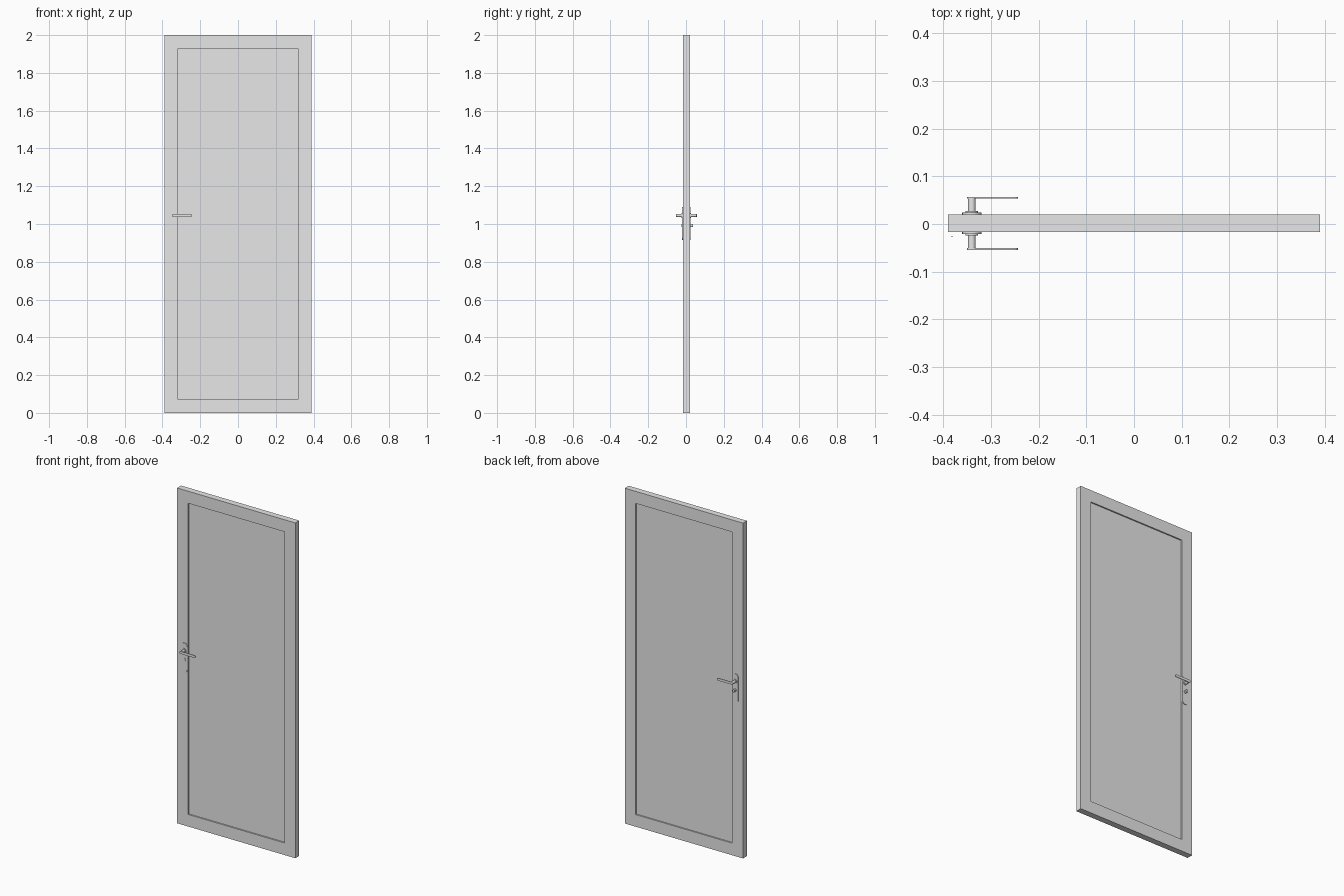
import bpy, bmesh, math
from mathutils import Vector

cube = bpy.data.objects.get("Cube")
if cube:
    bpy.data.objects.remove(cube, do_unlink=True)

grey = bpy.data.materials.new("light_grey")
grey.use_nodes = True
colour = (0.8, 0.8, 0.8, 1)
grey.diffuse_color = colour
grey.node_tree.nodes["Principled BSDF"].inputs["Base Color"].default_value = colour

MID = 0.0015          # middle of the door thickness
HALF = 0.0185         # half the door thickness
HANDLE_X = -0.34


def make(name, bm, smooth=False):
    bmesh.ops.recalc_face_normals(bm, faces=bm.faces[:])
    mesh = bpy.data.meshes.new(name)
    bm.to_mesh(mesh)
    bm.free()
    obj = bpy.data.objects.new(name, mesh)
    bpy.context.collection.objects.link(obj)
    mesh.materials.append(grey)
    if smooth:
        bpy.ops.object.select_all(action='DESELECT')
        obj.select_set(True)
        bpy.context.view_layer.objects.active = obj
        bpy.ops.object.shade_smooth_by_angle(angle=math.radians(35))
    return obj


def box(name, size, centre):
    bm = bmesh.new()
    bmesh.ops.create_cube(bm, size=1)
    bmesh.ops.scale(bm, vec=size, verts=bm.verts)
    bmesh.ops.translate(bm, vec=centre, verts=bm.verts)
    return bm


def rounded_bar(name, x, z, radius, half_x, half_z, side, near, far, steps=12):
    """Round-ended outline in xz, extruded between two distances from mid-plane."""
    bm = bmesh.new()
    ring = []
    for end in range(2):
        for i in range(steps + 1):
            a = math.pi * (end + i / steps)
            if half_x:
                a -= math.pi / 2
            sign = 1 if end == 0 else -1
            ring.append((x + sign * half_x + radius * math.cos(a),
                         z + sign * half_z + radius * math.sin(a)))
    face = bm.faces.new([bm.verts.new((px, MID + side * near, pz)) for px, pz in ring])
    out = bmesh.ops.extrude_face_region(bm, geom=[face])
    moved = [v for v in out["geom"] if isinstance(v, bmesh.types.BMVert)]
    bmesh.ops.translate(bm, vec=(0, side * (far - near), 0), verts=moved)
    bmesh.ops.remove_doubles(bm, verts=bm.verts[:], dist=0.00001)
    return make(name, bm, True)


# Door slab with a sunken panel on both faces
bm = box("door", (0.78, 2 * HALF, 2), (0, MID, 1))
for face in [f for f in bm.faces if abs(f.normal.y) > 0.9]:
    inward = -face.normal.copy()
    bmesh.ops.inset_individual(bm, faces=[face], thickness=0.102)
    out = bmesh.ops.extrude_face_region(bm, geom=[face])
    moved = [v for v in out["geom"] if isinstance(v, bmesh.types.BMVert)]
    bmesh.ops.translate(bm, vec=inward * 0.008, verts=moved)
    bmesh.ops.delete(bm, geom=[face], context='FACES_ONLY')
make("door", bm)

# Lever handle set on each face
for label, side in (("front", -1), ("back", 1)):
    rounded_bar(label + "_backplate", HANDLE_X, 1.0025, 0.02, 0, 0.0675,
                side, HALF - 0.002, HALF + 0.004)
    rounded_bar(label + "_rosette", HANDLE_X, 1.045, 0.0135, 0, 0,
                side, HALF, HALF + 0.0075)
    rounded_bar(label + "_spindle", HANDLE_X, 1.045, 0.008, 0, 0,
                side, HALF, 0.0555)
    rounded_bar(label + "_lever", -0.2965, 1.045, 0.0075, 0.046, 0,
                side, 0.0515, 0.0555)
    rounded_bar(label + "_lock_cylinder", HANDLE_X, 0.992, 0.009, 0, 0,
                side, HALF, HALF + 0.0065)

# Thumb turn on the back, small key tab at the front edge
rounded_bar("thumb_turn", HANDLE_X, 0.992, 0.006, 0, 0.003, 1, HALF, 0.036)
make("key_tab", box("key_tab", (0.002, 0.002, 0.02), (-0.381, -0.0265, 1.005)))
